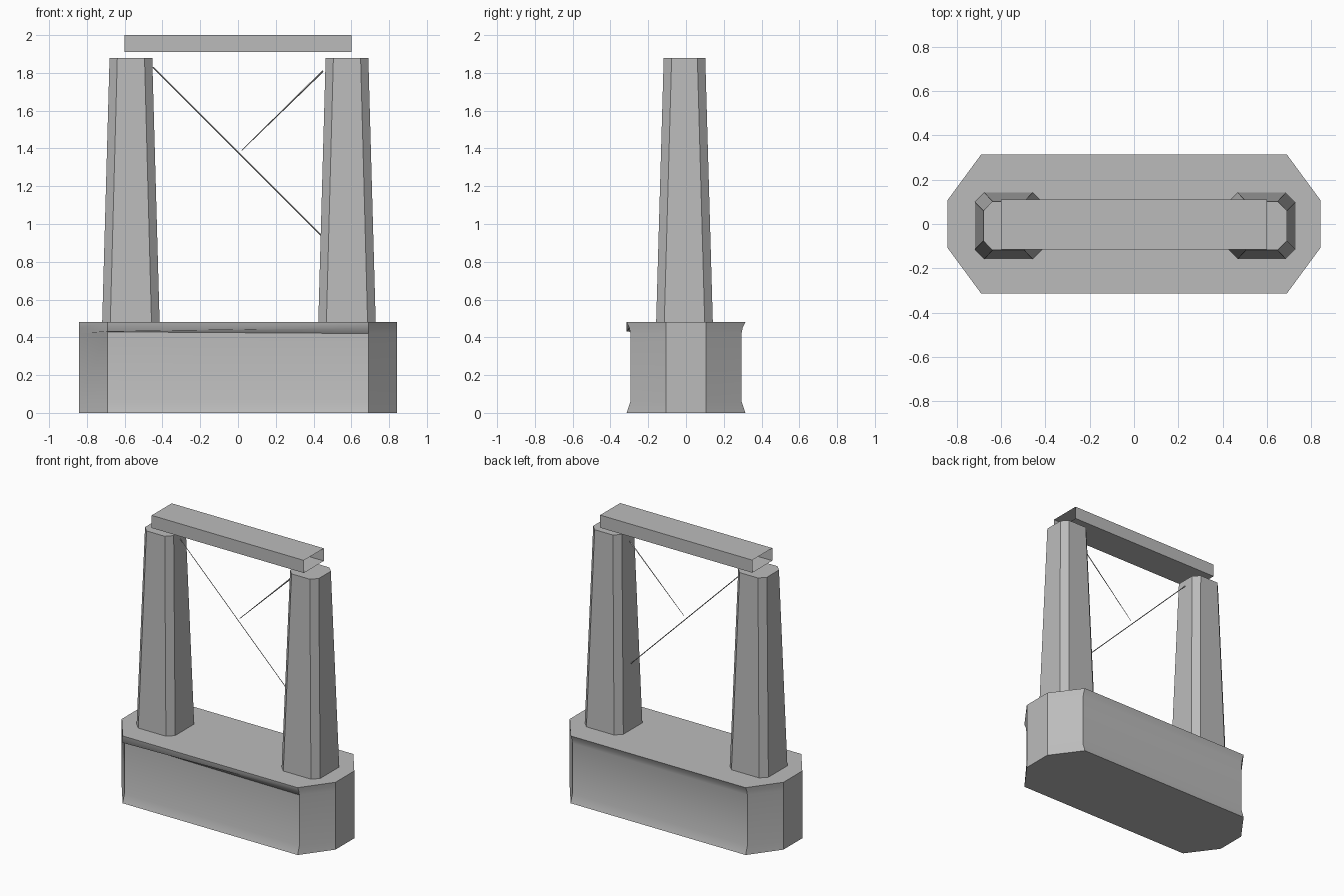
import bpy, bmesh, math
from mathutils import Vector

if "Cube" in bpy.data.objects:
    bpy.data.objects.remove(bpy.data.objects["Cube"])

grey = bpy.data.materials.new("stone_grey")
grey.diffuse_color = (0.5, 0.5, 0.5, 1)
grey.use_nodes = True
grey.node_tree.nodes["Principled BSDF"].inputs["Base Color"].default_value = grey.diffuse_color


def finish(name, bm, smooth=False):
    bmesh.ops.recalc_face_normals(bm, faces=bm.faces)
    mesh = bpy.data.meshes.new(name)
    bm.to_mesh(mesh)
    bm.free()
    mesh.materials.append(grey)
    ob = bpy.data.objects.new(name, mesh)
    bpy.context.collection.objects.link(ob)
    if smooth:
        bpy.context.view_layer.objects.active = ob
        ob.select_set(True)
        bpy.ops.object.shade_smooth_by_angle(angle=math.radians(30))
        ob.select_set(False)
    return ob


def loft(rings, caps=True):
    """Skin a stack of equal-length point loops."""
    bm = bmesh.new()
    loops = [[bm.verts.new(p) for p in ring] for ring in rings]
    n = len(loops[0])
    for a, b in zip(loops, loops[1:]):
        for i in range(n):
            j = (i + 1) % n
            bm.faces.new((a[i], a[j], b[j], b[i]))
    if caps:
        bm.faces.new(loops[0][::-1])
        bm.faces.new(loops[-1])
    return bm


def octagon(cx, cy, z, hx, hy, ix, iy):
    """Chamfered rectangle: half sizes hx, hy; flat sides end at ix, iy."""
    pts = [(-ix, -hy), (ix, -hy), (hx, -iy), (hx, iy),
           (ix, hy), (-ix, hy), (-hx, iy), (-hx, -iy)]
    return [(cx + x, cy + y, z) for x, y in pts]


# Plinth with flared foot and rim
rings = [octagon(0, 0, z, 0.843, hy, 0.69, 0.106)
         for z, hy in ((0, 0.314), (0.06, 0.294), (0.42, 0.294),
                       (0.45, 0.3), (0.48, 0.314))]
# Overhanging lip at the front left corner
rings[2][0] = (-0.69, -0.294, 0.429)
rings[3][0] = (-0.69, -0.314, 0.431)
finish("plinth", loft(rings), True)

# Tapered chamfered pillars
for name, cx in (("left_pillar", -0.567), ("right_pillar", 0.577)):
    finish(name, loft([octagon(cx, -0.008, 0.48, 0.152, 0.15, 0.109, 0.107),
                       octagon(cx, -0.008, 1.88, 0.113, 0.11, 0.072, 0.068)]))

# Open-ended top beam
finish("top_beam", loft([[(x, -0.115, 1.91), (x, 0.11, 1.91),
                          (x, 0.11, 2.0), (x, -0.115, 2.0)]
                         for x in (-0.6, 0.6)], caps=False))


# Thin bracing wires between the pillars
def wire(name, start, end, r0, r1):
    a, b = Vector(start), Vector(end)
    side = Vector((0, 1, 0))
    up = (b - a).normalized().cross(side)
    finish(name, loft([[p + side * r, p + up * r, p - side * r, p - up * r]
                       for p, r in ((a, r0), (b, r1))]))


wire("long_wire", (-0.45, -0.008, 1.83), (0.45, -0.008, 0.93), 0.003, 0.003)
wire("short_wire", (0.45, -0.008, 1.81), (0.02, -0.008, 1.39), 0.005, 0.002)
